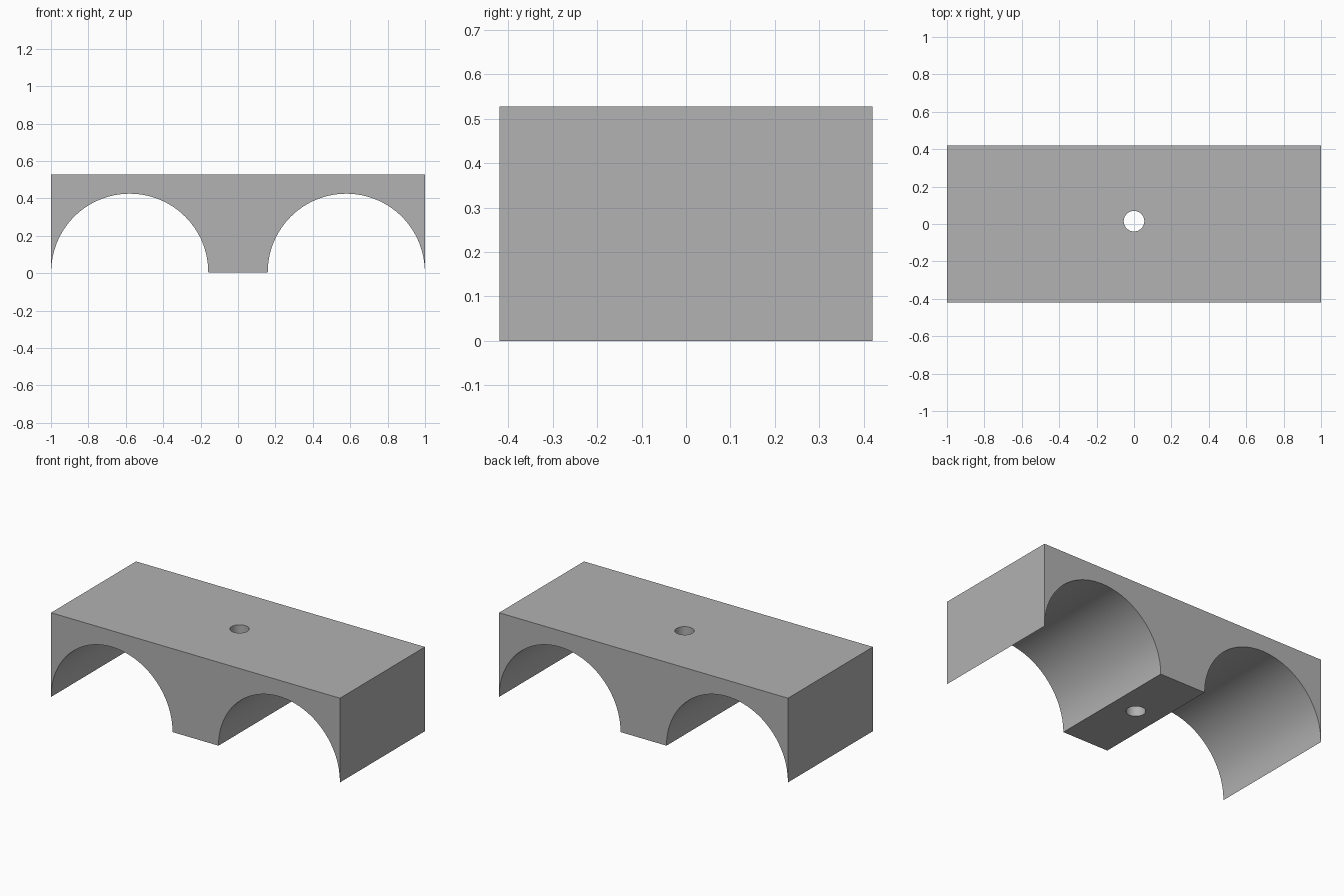
import bpy
import bmesh
from math import cos, sin, pi, radians

default = bpy.data.objects.get("Cube")
if default:
    bpy.data.objects.remove(default, do_unlink=True)

TOP = 0.527
HALF_DEPTH = 0.42
ARCH_X, ARCH_Z, ARCH_R = 0.579, 0.005, 0.42
SEGMENTS = 64

grey = bpy.data.materials.new("plain grey")
grey.use_nodes = True
colour = (0.445, 0.445, 0.445, 1)
grey.diffuse_color = colour
grey.node_tree.nodes["Principled BSDF"].inputs["Base Color"].default_value = colour


def arch(cx):
    """Points of one arch, from its left foot to its right foot."""
    angles = [pi - pi * i / SEGMENTS for i in range(SEGMENTS + 1)]
    return [(cx + ARCH_R * cos(a), ARCH_Z + ARCH_R * sin(a)) for a in angles]


# Block profile: two arches with a central foot and thin outer edges
profile = [(-1, TOP), (-1, 0)] + arch(-ARCH_X) + arch(ARCH_X) + [(1, 0), (1, TOP)]

bm = bmesh.new()
face = bm.faces.new([bm.verts.new((x, -HALF_DEPTH, z)) for x, z in profile])
back = bmesh.ops.extrude_face_region(bm, geom=[face])["geom"]
bmesh.ops.translate(bm, vec=(0, 2 * HALF_DEPTH, 0),
                    verts=[v for v in back if isinstance(v, bmesh.types.BMVert)])
bmesh.ops.recalc_face_normals(bm, faces=bm.faces)
mesh = bpy.data.meshes.new("double_arch_clamp")
bm.to_mesh(mesh)
bm.free()
clamp = bpy.data.objects.new("double_arch_clamp", mesh)
bpy.context.collection.objects.link(clamp)
mesh.materials.append(grey)

# Screw hole straight through the central foot
bpy.ops.mesh.primitive_cylinder_add(vertices=48, radius=0.055, depth=2,
                                    location=(0, 0.015, 0.25))
cutter = bpy.context.object
cutter.name = "screw_hole_cutter"
cutter.data.materials.append(grey)
bpy.context.view_layer.update()

cut = clamp.modifiers.new("screw_hole", "BOOLEAN")
cut.operation = "DIFFERENCE"
cut.solver = "EXACT"
cut.object = cutter

bpy.ops.object.select_all(action="DESELECT")
clamp.select_set(True)
bpy.context.view_layer.objects.active = clamp
bpy.ops.object.modifier_apply(modifier=cut.name)
bpy.data.objects.remove(cutter, do_unlink=True)
bpy.ops.object.shade_smooth_by_angle(angle=radians(30))
